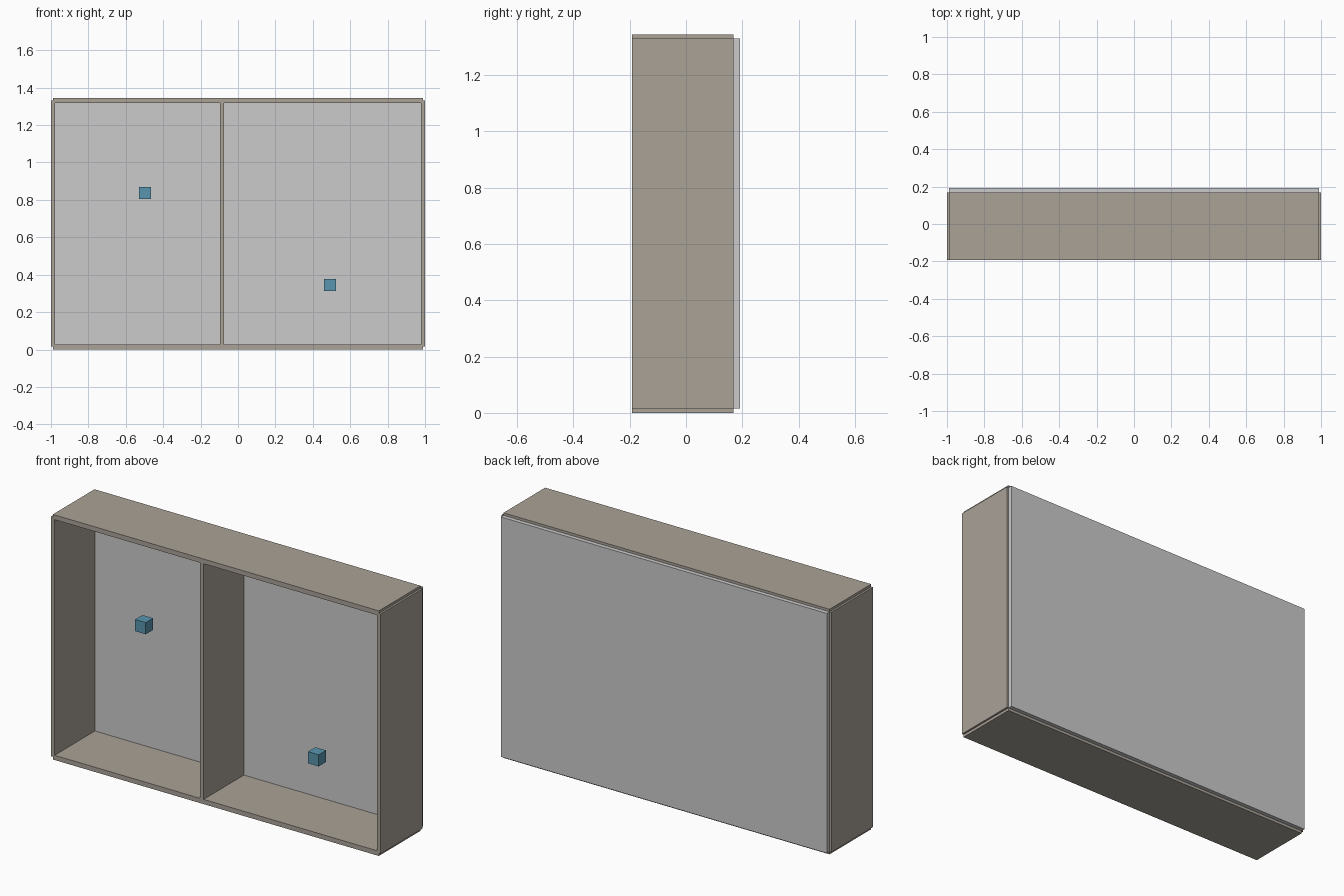
import bpy

if "Cube" in bpy.data.objects:
    bpy.data.objects.remove(bpy.data.objects["Cube"])


def material(name, color):
    mat = bpy.data.materials.new(name)
    mat.diffuse_color = color
    mat.use_nodes = True
    mat.node_tree.nodes["Principled BSDF"].inputs["Base Color"].default_value = mat.diffuse_color
    return mat


def box(name, lo, hi, mat=None):
    """Axis-aligned board between two corners."""
    centre = [(a + b) / 2 for a, b in zip(lo, hi)]
    bpy.ops.mesh.primitive_cube_add(size=1, location=centre)
    obj = bpy.context.object
    obj.name = name
    obj.scale = [b - a for a, b in zip(lo, hi)]
    bpy.ops.object.transform_apply(location=False, rotation=False, scale=True)
    if mat:
        obj.data.materials.append(mat)
    return obj


wood = material("wood", (0.40, 0.36, 0.31, 1))
blue = material("blue", (0.10, 0.30, 0.43, 1))

FRONT, FRAME_BACK, BACK = -0.192, 0.169, 0.192
HEIGHT, BOARD, SIDE = 1.344, 0.026, 0.022
END = 0.989                       # boards stop just short of the outer sides
LOW, HIGH = 0.015, 1.33           # sides stop just short of top and bottom

# Top and bottom boards
for name, z in (("bottom_board", 0), ("top_board", HEIGHT - BOARD)):
    box(name, (-END, FRONT, z), (END, FRAME_BACK, z + BOARD), wood)

# Side boards
for name, x in (("left_side", -1), ("right_side", 1 - SIDE)):
    box(name, (x, FRONT, LOW), (x + SIDE, FRAME_BACK, HIGH), wood)

# Off-centre divider
box("divider", (-0.095, FRONT, LOW), (-0.074, FRAME_BACK, HIGH), wood)

# Back panel
box("back_panel", (-END, 0.157, LOW), (END, BACK, HIGH))

# Small floating cubes, one per compartment
R = 0.032
for name, (x, y, z) in (("left_cube", (-0.496, -0.105, 0.838)),
                        ("right_cube", (0.493, -0.019, 0.345))):
    box(name, (x - R, y - R, z - R), (x + R, y + R, z + R), blue)
